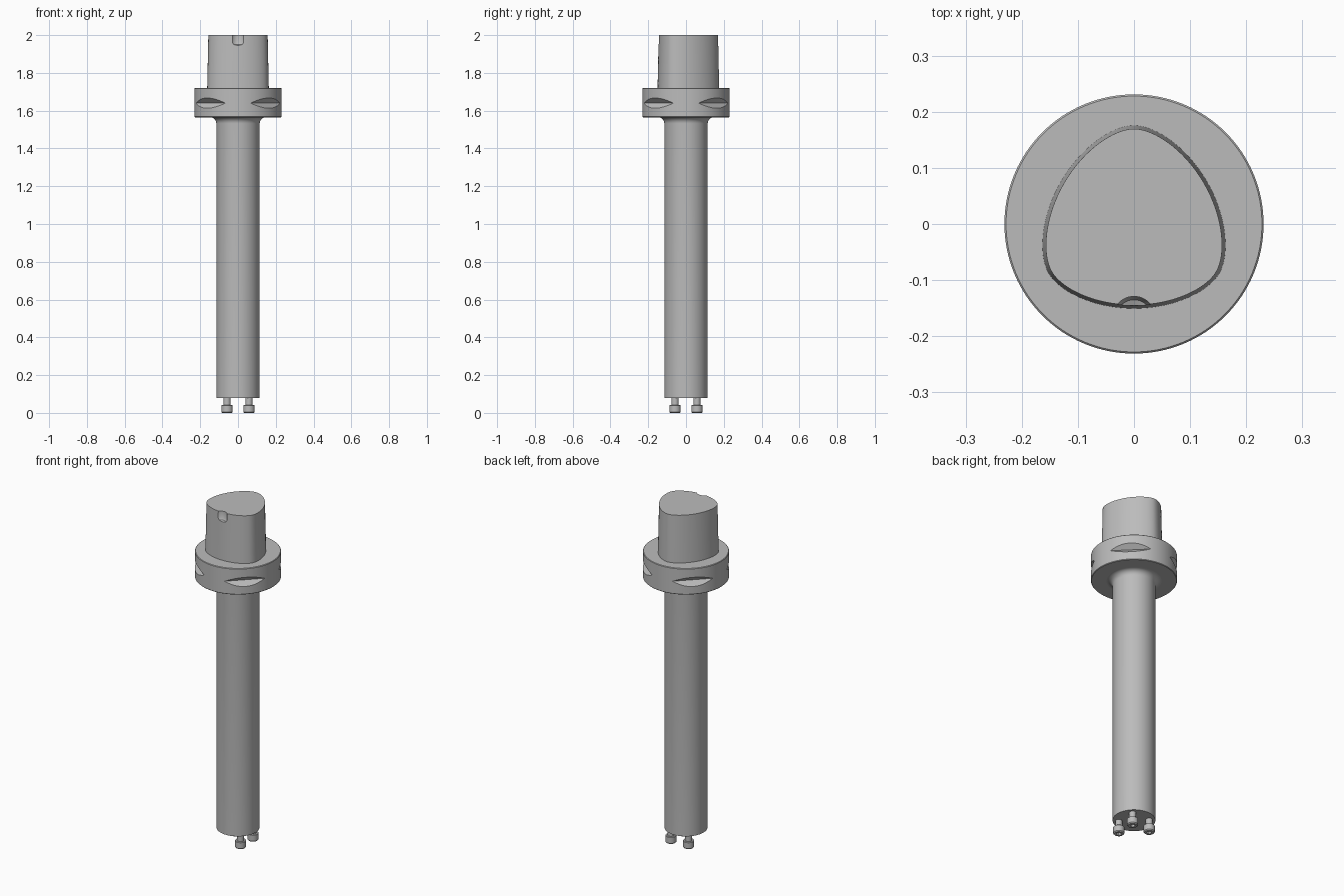
import bpy, bmesh
from math import sin, cos, pi, radians
from mathutils import Matrix, Vector

cube = bpy.data.objects.get("Cube")
if cube:
    bpy.data.objects.remove(cube, do_unlink=True)

steel = bpy.data.materials.new("steel_grey")
steel.use_nodes = True
GREY = (0.5, 0.5, 0.5, 1)
steel.diffuse_color = GREY
steel.node_tree.nodes["Principled BSDF"].inputs["Base Color"].default_value = GREY


def skin(name, rings):
    """Closed solid through a stack of equal-sized rings, capped at both ends."""
    bm = bmesh.new()
    loops = [[bm.verts.new(p) for p in ring] for ring in rings]
    n = len(loops[0])
    for low, high in zip(loops, loops[1:]):
        for i in range(n):
            j = (i + 1) % n
            bm.faces.new((low[i], low[j], high[j], high[i]))
    bm.faces.new(loops[0])
    bm.faces.new(loops[-1])
    bmesh.ops.recalc_face_normals(bm, faces=bm.faces)
    mesh = bpy.data.meshes.new(name)
    bm.to_mesh(mesh)
    bm.free()
    mesh.materials.append(steel)
    obj = bpy.data.objects.new(name, mesh)
    bpy.context.collection.objects.link(obj)
    return obj


def lathe(name, profile, sides=96):
    """Solid of revolution about z from (radius, height) pairs."""
    turns = [2 * pi * i / sides for i in range(sides)]
    return skin(name, [[(r * cos(a), r * sin(a), z) for a in turns] for r, z in profile])


def activate(obj):
    bpy.ops.object.select_all(action='DESELECT')
    obj.select_set(True)
    bpy.context.view_layer.objects.active = obj


def cut(obj, cutter):
    mod = obj.modifiers.new("cut", 'BOOLEAN')
    mod.operation = 'DIFFERENCE'
    mod.solver = 'EXACT'
    mod.object = cutter
    activate(obj)
    bpy.ops.object.modifier_apply(modifier=mod.name)
    bpy.data.objects.remove(cutter, do_unlink=True)


def smooth(obj, angle=28):
    activate(obj)
    bpy.ops.object.shade_smooth_by_angle(angle=radians(angle))


# Long shaft with a concave fillet where it meets the flange
SHAFT_R, FLANGE_LOW, FLANGE_TOP, FILLET = 0.115, 1.565, 1.72, 0.033
profile = [(SHAFT_R, 0.08)]
for k in range(9):
    a = k / 8 * pi / 2
    profile.append((SHAFT_R + FILLET * (1 - cos(a)), FLANGE_LOW - FILLET * (1 - sin(a))))
smooth(lathe("shaft", profile))

# Flange with four straight V grooves
flange = lathe("flange", [(0.228, FLANGE_LOW), (0.231, FLANGE_LOW + 0.003),
                          (0.231, FLANGE_TOP - 0.003), (0.228, FLANGE_TOP)], 128)
for k in range(4):
    turn = Matrix.Rotation(radians(45 + 90 * k), 4, 'Z')
    wedge = [(0.204, 1.64), (0.264, 1.58), (0.264, 1.70)]
    rings = [[turn @ Vector((x, y, z)) for x, z in wedge] for y in (-0.2, 0.2)]
    cut(flange, skin("groove_cutter", rings))
smooth(flange)


# Three-lobed tapered shank
def lobed_ring(radius, z, lobe=0.0125, sides=120):
    ring = []
    for i in range(sides):
        a = 2 * pi * i / sides
        h = radius + lobe * cos(3 * (a - pi / 2))
        slope = -3 * lobe * sin(3 * (a - pi / 2))
        ring.append((h * cos(a) - slope * sin(a), h * sin(a) + slope * cos(a), z))
    return ring


shank = skin("tapered_shank", [lobed_ring(0.163, FLANGE_TOP), lobed_ring(0.157, 2.0)])

# Rounded locating notch at the front of the shank's top
notch = lathe("notch_cutter", [(0.02, 1.945), (0.032, 1.95), (0.038, 1.962), (0.038, 2.1)], 48)
notch.data.transform(Matrix.Translation((0, -0.167, 0)))
cut(shank, notch)
smooth(shank)

# Socket-head screws under the shaft, one corner of the square left empty
screw = lathe("screw_1", [(0.025, 0.006), (0.030, 0.011), (0.030, 0.043), (0.028, 0.045),
                          (0.019, 0.045), (0.019, 0.08)], 32)
screw.data.transform(Matrix.Translation((0, 0, -0.006)))
cut(screw, lathe("socket_cutter", [(0.014, -0.02), (0.014, 0.018)], 6))
smooth(screw)
spots = [(1, 1), (1, -1), (-1, 1)]
for k, (sx, sy) in enumerate(spots):
    obj = screw
    if k:
        obj = screw.copy()
        obj.name = f"screw_{k + 1}"
        bpy.context.collection.objects.link(obj)
    obj.location = (sx * 0.058, sy * 0.058, 0)
    obj.scale.z = 0.08 / 0.074
